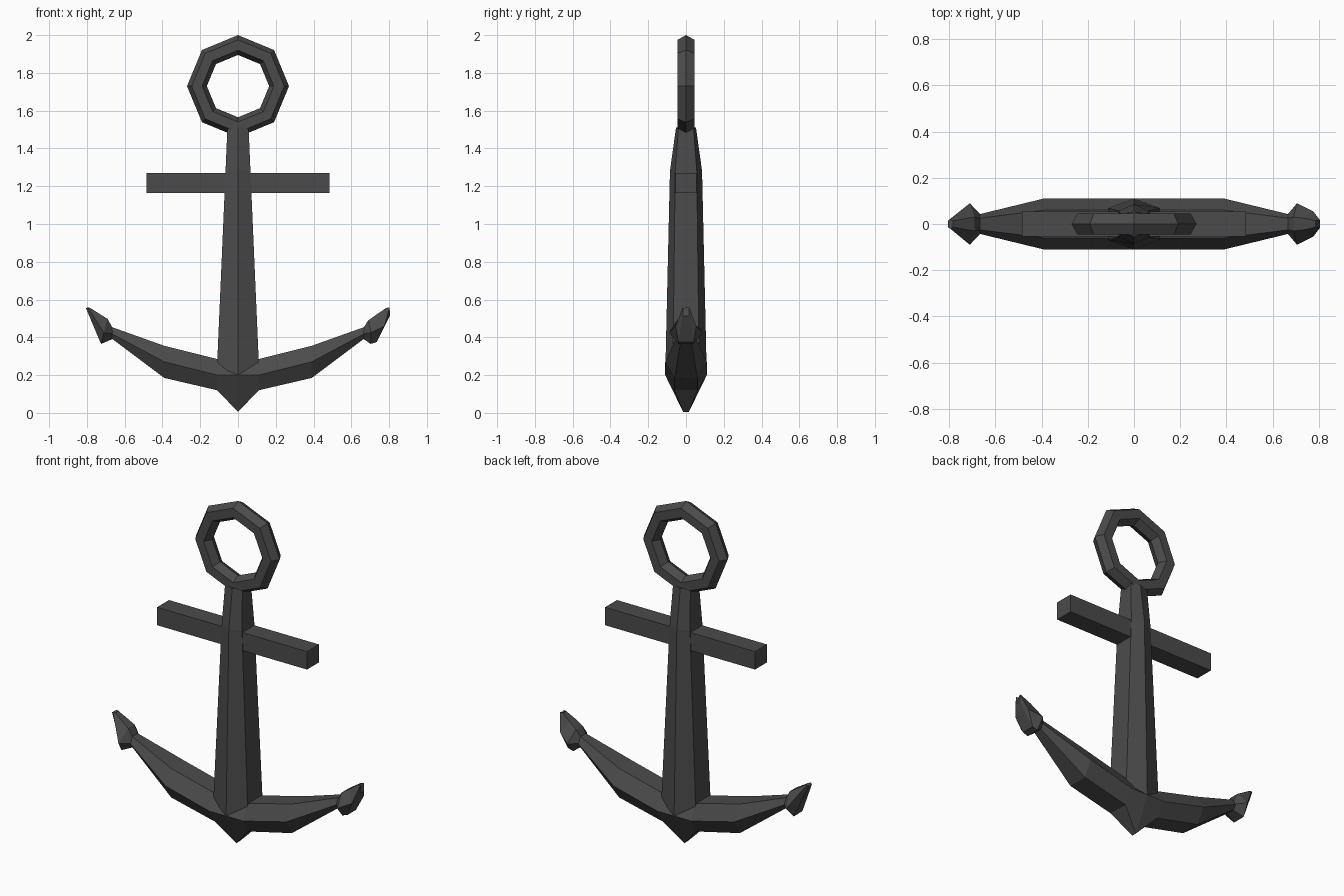
import bpy, bmesh, math
from mathutils import Vector

if "Cube" in bpy.data.objects:
    bpy.data.objects.remove(bpy.data.objects["Cube"])

iron = bpy.data.materials.new("dark iron grey")
iron.use_nodes = True
colour = (0.07, 0.07, 0.07, 1)
iron.diffuse_color = colour
iron.node_tree.nodes["Principled BSDF"].inputs["Base Color"].default_value = colour


def finish(name, bm):
    bmesh.ops.recalc_face_normals(bm, faces=bm.faces)
    mesh = bpy.data.meshes.new(name)
    bm.to_mesh(mesh)
    bm.free()
    mesh.materials.append(iron)
    obj = bpy.data.objects.new(name, mesh)
    bpy.context.collection.objects.link(obj)
    return obj


def loft(name, sections, closed=False):
    """Skin a list of equal-length point loops, capping the ends if open."""
    bm = bmesh.new()
    rings = [[bm.verts.new(p) for p in s] for s in sections]
    pairs = list(zip(rings, rings[1:]))
    if closed:
        pairs.append((rings[-1], rings[0]))
    else:
        bm.faces.new(rings[0])
        bm.faces.new(rings[-1])
    for a, b in pairs:
        n = len(a)
        for i in range(n):
            j = (i + 1) % n
            bm.faces.new((a[i], a[j], b[j], b[i]))
    return finish(name, bm)


# Octagonal ring with a hexagonal section
def ring_section(angle):
    section = [(0.27, 0), (0.245, 0.045), (0.19, 0.045),
               (0.165, 0), (0.19, -0.045), (0.245, -0.045)]
    return [(r * math.sin(angle), y, 1.73 + r * math.cos(angle)) for r, y in section]


loft("ring", [ring_section(i * math.pi / 4) for i in range(8)], closed=True)


# Tapering shank, ridged on front and back
def shank_section(z, w, side, ridge):
    return [(w, -side, z), (w, side, z), (0, ridge, z),
            (-w, side, z), (-w, -side, z), (0, -ridge, z)]


loft("shank", [shank_section(0.2, 0.113, 0.07, 0.11),
               shank_section(1.28, 0.066, 0.057, 0.085),
               shank_section(1.51, 0.056, 0.04, 0.053)])

# Straight stock
bm = bmesh.new()
bmesh.ops.create_cube(bm, size=1)
for v in bm.verts:
    v.co = Vector((v.co.x * 0.97, v.co.y * 0.11, 1.2175 + v.co.z * 0.105))
finish("stock", bm)


# Six-sided section: top edge, widest edge and bottom edge, as (x, z, half depth)
def hex_section(top, mid, low, side=1):
    half = [top, mid, low]
    pts = [(x, y, z) for x, z, y in half] + [(x, -y, z) for x, z, y in half[::-1]]
    return [(side * x, y, z) for x, y, z in pts]


# Curved arms with the pointed crown in the middle
def arm_section(x, top, mid, low, edge, wide):
    return hex_section((abs(x), top, edge), (abs(x), mid, wide), (abs(x), low, edge),
                       -1 if x < 0 else 1)


half_arm = [(0.11, 0.285, 0.2, 0.12, 0.06, 0.11),
            (0.39, 0.355, 0.27, 0.185, 0.06, 0.11),
            (0.67, 0.455, 0.42, 0.395, 0.025, 0.042)]
crown = hex_section((0, 0.26, 0.06), (0, 0.2, 0.11), (0, 0.005, 0.015))
loft("arms_and_crown",
     [arm_section(-s[0], *s[1:]) for s in half_arm[::-1]] + [crown] +
     [arm_section(*s) for s in half_arm])

# Pointed flukes: the left one is blunter than the right one
neck = ((0.667, 0.455, 0.025), (0.665, 0.42, 0.042), (0.667, 0.39, 0.025))
loft("right_fluke", [
    hex_section(*neck, -1),
    hex_section((0.69, 0.497, 0.03), (0.71, 0.425, 0.09), (0.725, 0.365, 0.04), -1),
    hex_section((0.783, 0.556, 0.014), (0.795, 0.558, 0.02), (0.805, 0.554, 0.014), -1)])
loft("left_fluke", [
    hex_section(*neck),
    hex_section((0.69, 0.49, 0.03), (0.705, 0.425, 0.09), (0.702, 0.365, 0.04)),
    hex_section((0.735, 0.522, 0.025), (0.775, 0.46, 0.055), (0.735, 0.375, 0.04)),
    hex_section((0.785, 0.556, 0.014), (0.803, 0.558, 0.017), (0.804, 0.513, 0.017))])
